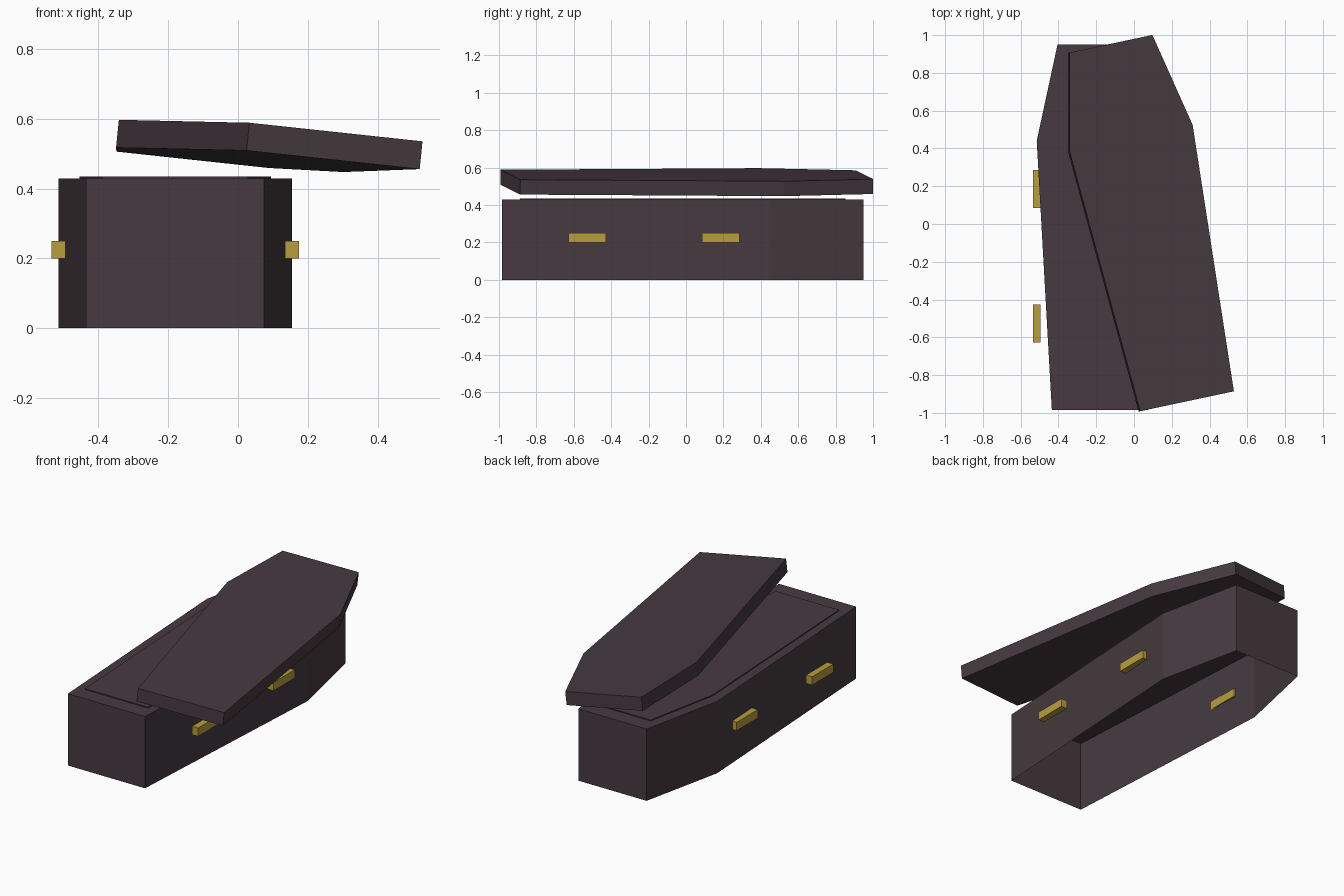
import bpy, bmesh, math
from mathutils import Matrix

if "Cube" in bpy.data.objects:
    bpy.data.objects.remove(bpy.data.objects["Cube"])


def material(name, rgb):
    m = bpy.data.materials.new(name)
    m.diffuse_color = (*rgb, 1)
    m.use_nodes = True
    m.node_tree.nodes["Principled BSDF"].inputs["Base Color"].default_value = m.diffuse_color
    return m


WOOD = material("dark_wood", (0.061, 0.042, 0.051))
BRASS = material("brass", (0.479, 0.337, 0.048))
CENTRE_X = -0.18

# half outline: (half width, y) for foot, shoulder, head
HALF = [(0.255, -0.985), (0.335, 0.44), (0.225, 0.95)]
OUTLINE = HALF + [(-x, y) for x, y in reversed(HALF)]


def add_object(name, bm, mat, matrix):
    mesh = bpy.data.meshes.new(name)
    bm.to_mesh(mesh)
    bm.free()
    mesh.materials.append(mat)
    ob = bpy.data.objects.new(name, mesh)
    ob.matrix_world = matrix
    bpy.context.collection.objects.link(ob)
    return ob


def prism(name, outline, z0, z1, matrix, bottom=True):
    """Extruded outline, with or without a bottom face."""
    bm = bmesh.new()
    low = [bm.verts.new((x, y, z0)) for x, y in outline]
    high = [bm.verts.new((x, y, z1)) for x, y in outline]
    n = len(outline)
    for i in range(n):
        j = (i + 1) % n
        bm.faces.new((low[i], low[j], high[j], high[i]))
    bm.faces.new(high)
    if bottom:
        bm.faces.new(low[::-1])
    return add_object(name, bm, WOOD, matrix)


# hollow body, open underneath
body_place = Matrix.Translation((CENTRE_X, 0, 0))
prism("body", OUTLINE, 0, 0.429, body_place, bottom=False)

# slightly raised panel on top of the body
panel = [(x * 0.82, -0.0175 + (y + 0.0175) * 0.9) for x, y in OUTLINE]
prism("top_panel", panel, 0.429, 0.435, body_place, bottom=False)

# lid, turned and tilted off the body
lid_place = (Matrix.Translation((0.076, 0.025, 0.562))
             @ Matrix.Rotation(math.radians(12), 4, 'Z')
             @ Matrix.Rotation(math.radians(6), 4, 'Y'))
prism("lid", OUTLINE, -0.08, 0, lid_place)

# two bar handles on each side
for side, sign in (("left", -1), ("right", 1)):
    for end, y in (("foot", -0.527), ("head", 0.186)):
        bm = bmesh.new()
        bmesh.ops.create_cube(bm, size=1, matrix=Matrix.Diagonal((0.04, 0.2, 0.05, 1)))
        add_object(f"{side}_{end}_handle", bm, BRASS,
                   Matrix.Translation((CENTRE_X + sign * 0.335, y, 0.225)))
